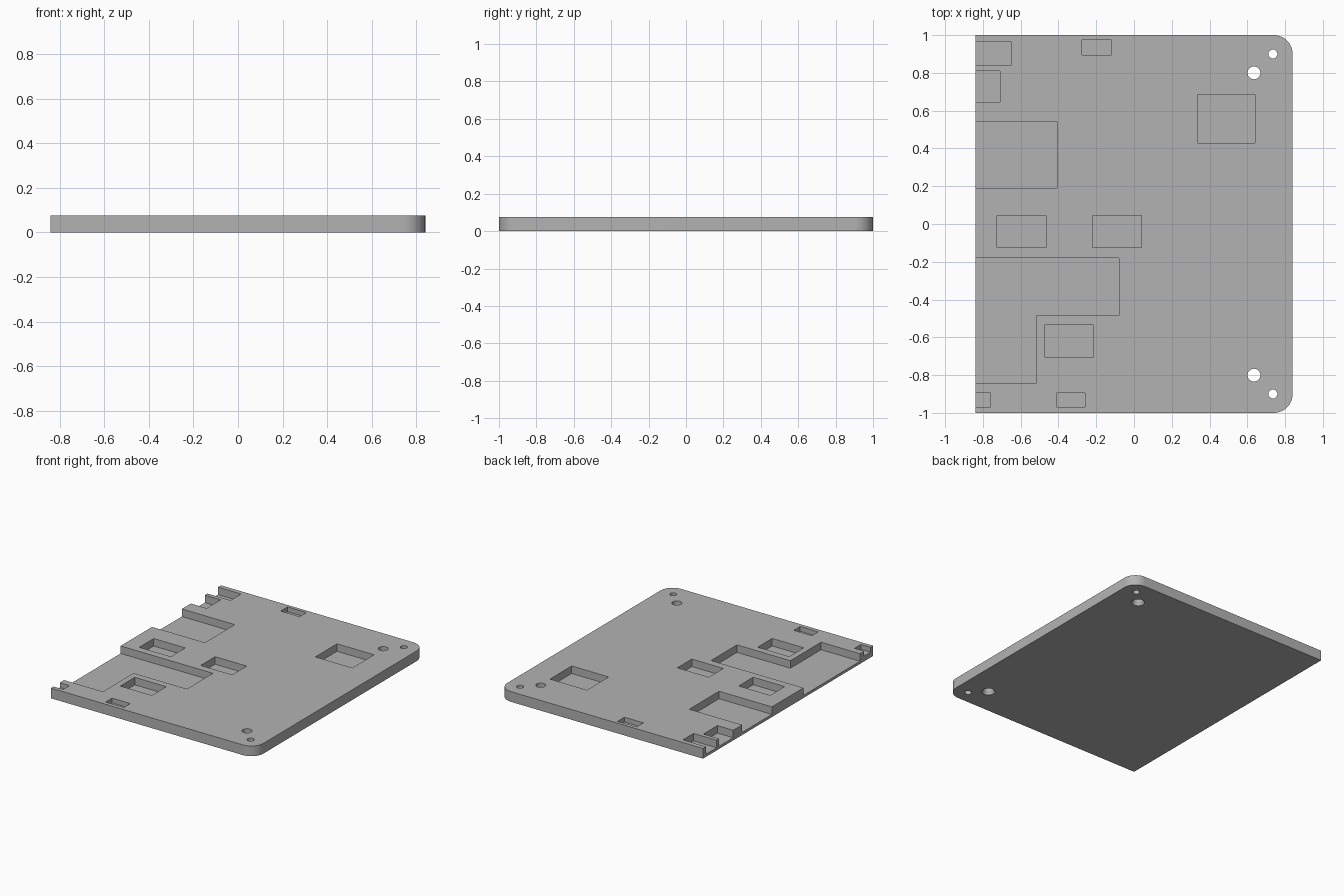
import bpy, bmesh, math

cube = bpy.data.objects.get("Cube")
if cube:
    bpy.data.objects.remove(cube, do_unlink=True)

THICK, HALF_X, HALF_Y, CORNER = 0.076, 0.84, 1.0, 0.1
DEEP, SHALLOW = 0.02, 0.04      # pocket floor heights
OPEN = -0.9                     # pockets that run out through the left edge
ABOVE, BELOW = 0.1, -0.02


def loft(bm, rings):
    """Closed solid through matching rings, given as (height, outline) pairs."""
    loops = [[bm.verts.new((x, y, z)) for x, y in pts] for z, pts in rings]
    n = len(loops[0])
    for low, high in zip(loops, loops[1:]):
        for i in range(n):
            j = (i + 1) % n
            bm.faces.new((low[i], low[j], high[j], high[i]))
    bm.faces.new(loops[0][::-1])
    bm.faces.new(loops[-1])


def arc(cx, cy, r, start, sweep, steps):
    return [(cx + r * math.cos(start + sweep * i / steps),
             cy + r * math.sin(start + sweep * i / steps)) for i in range(steps + 1)]


def circle(cx, cy, r):
    return arc(cx, cy, r, 0, math.tau, 32)[:-1]


def make_object(name, bm):
    bmesh.ops.recalc_face_normals(bm, faces=bm.faces)
    mesh = bpy.data.meshes.new(name)
    bm.to_mesh(mesh)
    bm.free()
    obj = bpy.data.objects.new(name, mesh)
    bpy.context.collection.objects.link(obj)
    return obj


# Plate with two rounded corners on the +x side
quarter = math.pi / 2
outline = [(-HALF_X, HALF_Y), (-HALF_X, -HALF_Y)]
outline += arc(HALF_X - CORNER, -HALF_Y + CORNER, CORNER, -quarter, quarter, 12)
outline += arc(HALF_X - CORNER, HALF_Y - CORNER, CORNER, 0, quarter, 12)
bm = bmesh.new()
loft(bm, [(0, outline), (THICK, outline)])
plate = make_object("base_plate", bm)

# Rectangular pockets: x0, x1, y0, y1, floor
pockets = [
    (OPEN, -0.65, 0.84, 0.965, DEEP),
    (OPEN, -0.71, 0.645, 0.81, DEEP),
    (OPEN, -0.405, 0.19, 0.54, DEEP),
    (0.335, 0.64, 0.43, 0.685, DEEP),
    (-0.725, -0.465, -0.125, 0.045, DEEP),
    (-0.22, 0.04, -0.125, 0.045, DEEP),
    (-0.475, -0.215, -0.705, -0.535, DEEP),
    (-0.275, -0.12, 0.895, 0.975, SHALLOW),
    (-0.41, -0.26, -0.97, -0.895, SHALLOW),
    (OPEN, -0.76, -0.97, -0.895, SHALLOW),
]
bm = bmesh.new()
for x0, x1, y0, y1, floor in pockets:
    rect = [(x0, y0), (x1, y0), (x1, y1), (x0, y1)]
    loft(bm, [(floor, rect), (ABOVE, rect)])

# L-shaped pocket
ell = [(OPEN, -0.845), (-0.52, -0.845), (-0.52, -0.485),
       (-0.08, -0.485), (-0.08, -0.18), (OPEN, -0.18)]
loft(bm, [(DEEP, ell), (ABOVE, ell)])

# Countersunk screw holes and small pin holes, mirrored front to back
for side in (-1, 1):
    screw = [(BELOW, 0.045), (0, 0.045), (0.025, 0.034), (ABOVE, 0.034)]
    loft(bm, [(z, circle(0.635, side * 0.8, r)) for z, r in screw])
    pin = circle(0.735, side * 0.9, 0.024)
    loft(bm, [(BELOW, pin), (ABOVE, pin)])
cutter = make_object("pocket_cutter", bm)
cutter.hide_render = True

# Cut the plate and discard the cutter
cut = plate.modifiers.new("cut", "BOOLEAN")
cut.operation = "DIFFERENCE"
cut.solver = "EXACT"
cut.object = cutter
bpy.ops.object.select_all(action="DESELECT")
plate.select_set(True)
bpy.context.view_layer.objects.active = plate
bpy.ops.object.modifier_apply(modifier=cut.name)
bpy.data.objects.remove(cutter, do_unlink=True)

# Plain grey material
grey = bpy.data.materials.new("plain_grey")
colour = (0.45, 0.45, 0.45, 1)
grey.diffuse_color = colour
grey.use_nodes = True
grey.node_tree.nodes["Principled BSDF"].inputs["Base Color"].default_value = colour
plate.data.materials.clear()
plate.data.materials.append(grey)
bpy.ops.object.shade_smooth_by_angle(angle=math.radians(20))
